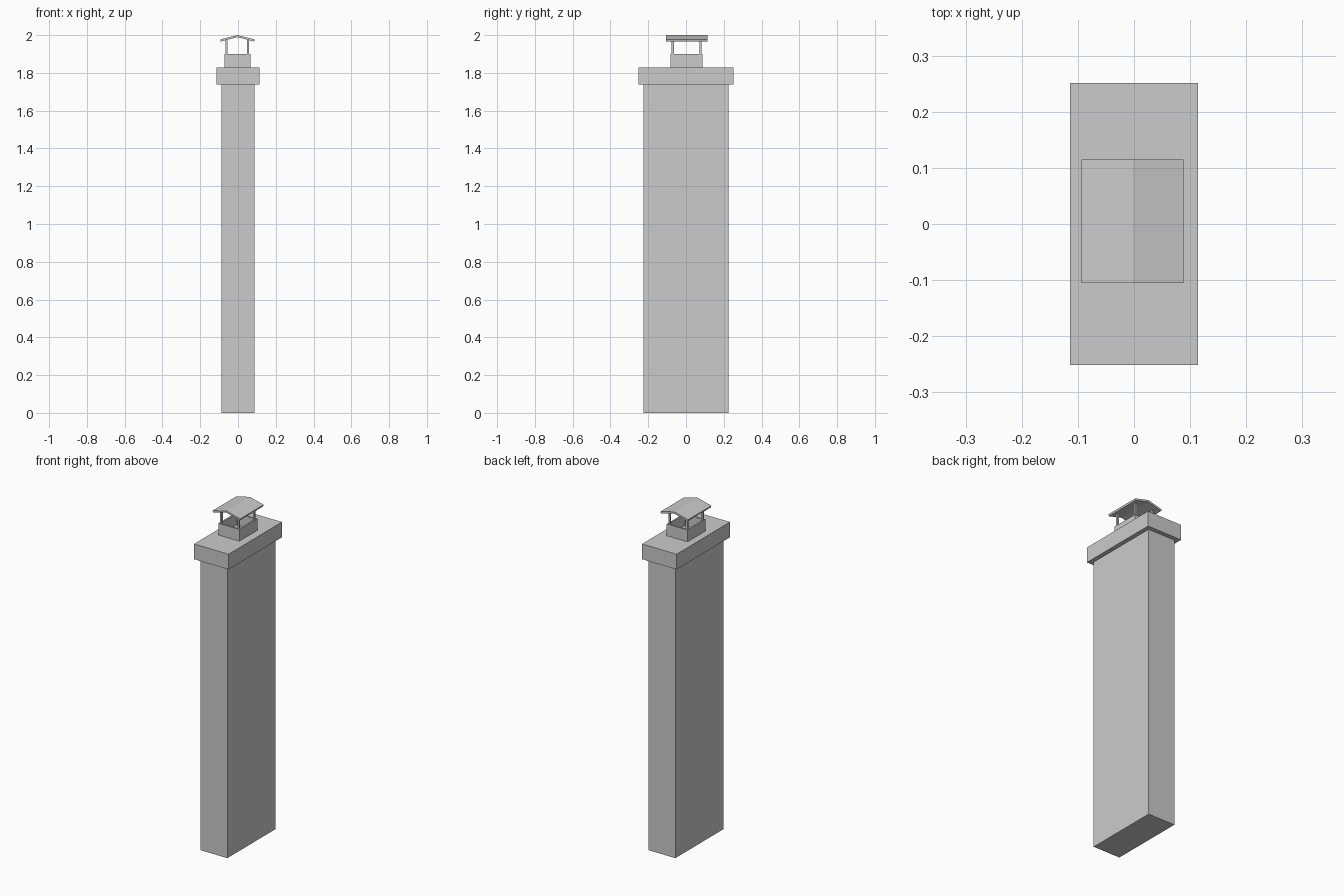
import bpy
import bmesh

if "Cube" in bpy.data.objects:
    bpy.data.objects.remove(bpy.data.objects["Cube"])

FX, FY = -0.003, 0.003   # centre of the flue and its posts


def mesh_object(name, bm):
    bmesh.ops.recalc_face_normals(bm, faces=bm.faces)
    me = bpy.data.meshes.new(name)
    bm.to_mesh(me)
    bm.free()
    ob = bpy.data.objects.new(name, me)
    bpy.context.collection.objects.link(ob)
    return ob


def box(name, cx, cy, sx, sy, z0, z1):
    bm = bmesh.new()
    bmesh.ops.create_cube(bm, size=1)
    for v in bm.verts:
        v.co = (cx + v.co.x * sx, cy + v.co.y * sy,
                (z0 + z1) / 2 + v.co.z * (z1 - z0))
    return mesh_object(name, bm)


def extrude(name, profile, axis, a, b):
    """Extrude a closed 2D profile along y (profile in x, z)."""
    bm = bmesh.new()
    face = bm.faces.new([bm.verts.new((x, a, z)) for x, z in profile])
    new = bmesh.ops.extrude_face_region(bm, geom=[face])["geom"]
    verts = [g for g in new if isinstance(g, bmesh.types.BMVert)]
    bmesh.ops.translate(bm, verts=verts, vec=(0, b - a, 0))
    return mesh_object(name, bm)


# Stack and crown slab
box("chimney_shaft", 0, 0, 0.177, 0.452, 0, 1.738)
box("chimney_crown", 0, 0, 0.228, 0.503, 1.738, 1.829)

# Hollow flue collar: box with its top inset and pushed down to the crown
flue = box("flue_collar", FX, FY, 0.138, 0.17, 1.829, 1.899)
bm = bmesh.new()
bm.from_mesh(flue.data)
top = max(bm.faces, key=lambda f: f.calc_center_median().z)
bmesh.ops.inset_region(bm, faces=[top], thickness=0.013)
down = bmesh.ops.extrude_discrete_faces(bm, faces=[top])["faces"][0]
bmesh.ops.translate(bm, verts=down.verts, vec=(0, 0, -0.068))
bm.to_mesh(flue.data)
bm.free()

# Four posts on the collar corners
for i, sx in enumerate((-1, 1)):
    for j, sy in enumerate((-1, 1)):
        box(f"post_{i}{j}", FX + sx * 0.057, FY + sy * 0.073,
            0.011, 0.011, 1.895, 1.98)

# Thin gabled rain cover
w, t = 0.091, 0.011
roof = [(FX - w, 1.977), (FX, 2.0), (FX + w, 1.977),
        (FX + w - 0.003, 1.977 - t), (FX, 2.0 - t), (FX - w + 0.003, 1.977 - t)]
extrude("rain_cover", roof, "y", -0.105, 0.115)
